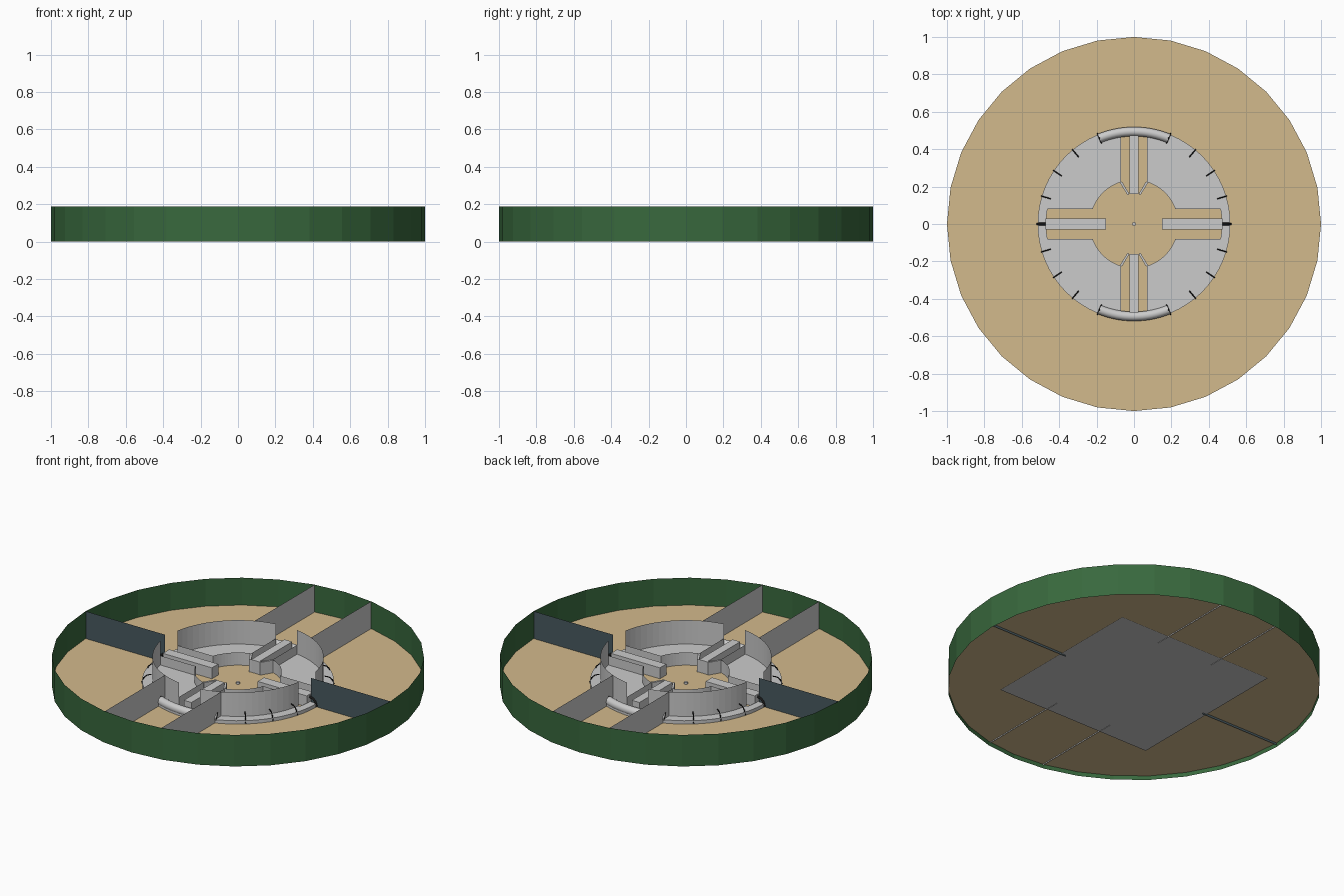
import bpy, bmesh
from math import sin, cos, asin, acos, pi, radians, sqrt
from mathutils import Vector

cube = bpy.data.objects.get("Cube")
if cube:
    bpy.data.objects.remove(cube, do_unlink=True)

TOP = 0.187        # height of rim, dividers and inner ring
FLOOR = 0.025
DECK = 0.045       # height of the inner plate
LIP = 0.1
HOLE, RING, PLATE = 0.235, 0.46, 0.515
SLOT_X, SLOT_Y = 0.08, 0.07   # half widths of the channels along x and y


def material(name, rgb):
    m = bpy.data.materials.new(name)
    m.use_nodes = True
    m.diffuse_color = (*rgb, 1)
    m.node_tree.nodes["Principled BSDF"].inputs["Base Color"].default_value = (*rgb, 1)
    return m


tan = material("tan", (0.65, 0.49, 0.265))
green = material("green", (0.04, 0.14, 0.047))
slate = material("slate", (0.065, 0.1, 0.115))
black = material("black", (0.01, 0.01, 0.01))


def finish(name, bm, mat=None):
    me = bpy.data.meshes.new(name)
    bm.to_mesh(me)
    bm.free()
    ob = bpy.data.objects.new(name, me)
    bpy.context.collection.objects.link(ob)
    if mat:
        me.materials.append(mat)
    return ob


def wall(name, path, z0, z1, mat=None, closed=False):
    """Thin upright sheet along a path."""
    bm = bmesh.new()
    cols = [[bm.verts.new((x, y, z)) for z in (z0, z1)] for x, y in path]
    pairs = list(zip(cols, cols[1:]))
    if closed:
        pairs.append((cols[-1], cols[0]))
    for a, b in pairs:
        bm.faces.new((a[0], b[0], b[1], a[1]))
    return finish(name, bm, mat)


def slab(name, outline, z0, z1=None, mat=None):
    """Flat outline, raised to a solid when z1 is given."""
    bm = bmesh.new()
    face = bm.faces.new([bm.verts.new((x, y, z0)) for x, y in outline])
    if z1 is not None:
        ext = bmesh.ops.extrude_face_region(bm, geom=[face])
        up = [v for v in ext["geom"] if isinstance(v, bmesh.types.BMVert)]
        bmesh.ops.translate(bm, verts=up, vec=(0, 0, z1 - z0))
    bmesh.ops.recalc_face_normals(bm, faces=bm.faces)
    if z1 is None and bm.faces[:][0].normal.z < 0:
        bmesh.ops.reverse_faces(bm, faces=bm.faces)
    return finish(name, bm, mat)


def tube(name, points, radius, mat=None):
    cu = bpy.data.curves.new(name, "CURVE")
    cu.dimensions = "3D"
    cu.bevel_depth = radius
    cu.bevel_resolution = 3
    cu.use_fill_caps = True
    sp = cu.splines.new("POLY")
    sp.points.add(len(points) - 1)
    for p, co in zip(sp.points, points):
        p.co = (*co, 1)
    sp.use_smooth = True
    ob = bpy.data.objects.new(name, cu)
    bpy.context.collection.objects.link(ob)
    if mat:
        cu.materials.append(mat)
    return ob


def arc(r, a0, a1, n):
    return [(r * cos(a0 + (a1 - a0) * i / n), r * sin(a0 + (a1 - a0) * i / n))
            for i in range(n + 1)]


def rect(x0, x1, y0, y1):
    return [(x0, y0), (x1, y0), (x1, y1), (x0, y1)]


def quarter_arc(r, n):
    """Arc in one quadrant, stopping at the channels."""
    return arc(r, asin(SLOT_X / r), acos(SLOT_Y / r), n)


# Tray: floor, rim and square base underneath
circle = arc(1, 0, 2 * pi, 32)[:-1]
slab("floor", circle, FLOOR, mat=tan)
wall("rim", circle, 0, TOP, green, closed=True)
slab("base_square", rect(-0.51, 0.51, -0.51, 0.51), 0.02)
slab("center_pin", arc(0.01, 0, 2 * pi, 12)[:-1], FLOOR, 0.035)

# Border of the inner plate
bm = bmesh.new()
rings = [[bm.verts.new((x, y, z)) for x, y in arc(r, 0, 2 * pi, 64)[:-1]]
         for r, z in ((0.47, FLOOR), (0.47, DECK), (PLATE, DECK), (PLATE, FLOOR))]
for lo, hi in zip(rings, rings[1:]):
    for i in range(64):
        j = (i + 1) % 64
        bm.faces.new((lo[i], hi[i], hi[j], lo[j]))
finish("plate_border", bm)

# Four mirrored quadrants: plate, lip round the channels, high ring, dividers
for sx, side in ((1, "left"), (-1, "right")):
    for sy, end in ((1, "back"), (-1, "front")):
        tag = f"{end}_{side}"

        def flip(path):
            return [(sx * x, sy * y) for x, y in path]

        inner, outer = quarter_arc(HOLE, 12), quarter_arc(0.472, 16)
        slab(f"plate_{tag}", flip(outer + inner[::-1]), FLOOR, DECK)
        high = quarter_arc(RING, 16)
        wall(f"lip_{tag}", flip([high[0]] + inner + [high[-1]]), FLOOR, LIP)
        wall(f"ring_{tag}", flip(high), DECK, TOP)
        x = 0.185
        wall(f"divider_{tag}", flip([(x, sqrt(RING ** 2 - x * x)), (x, 0.98)]), 0.018, TOP)
        # Slanted guide at the channel mouth
        slab(f"guide_{tag}", flip([(0.025, 0.16), (0.035, 0.155),
                                   (0.075, 0.22), (0.065, 0.228)]), FLOOR, LIP)

# Center strips and dark fins along x
for s, side in ((1, "left"), (-1, "right")):
    slab(f"strip_{side}", rect(s * 0.15, s * 0.472, -0.03, 0.03), FLOOR, 0.09)
    wall(f"fin_{side}", [(s * 0.48, 0), (s * 0.998, 0)], 0.012, TOP, slate)

# Center strips and rounded thresholds along y
for s, end in ((1, "back"), (-1, "front")):
    slab(f"strip_{end}", rect(-0.025, 0.025, s * 0.16, s * 0.472), FLOOR, LIP)
    a0, a1 = radians(68), radians(112)
    bar = [(x, s * y, 0.05) for x, y in arc(0.494, a0, a1, 16)]
    tube(f"threshold_{end}", bar, 0.025)
    for a in (a0, a1):
        tube(f"threshold_cap_{end}", [(r * cos(a), s * r * sin(a), 0.05 + h)
             for r, h in ((0.466, 0), (0.494, 0.027), (0.522, 0))], 0.003, black)

# Small curved ribs round the outside of the ring
for base in (0, pi):
    for step in range(-3, 4):
        a = base + radians(16.8 * step)
        profile = ((0.465, 0.075), (0.49, 0.07), (0.507, 0.055), (0.516, 0.028))
        tube("rib", [(r * cos(a), r * sin(a), z) for r, z in profile],
             0.007 if step == 0 else 0.003, black)
